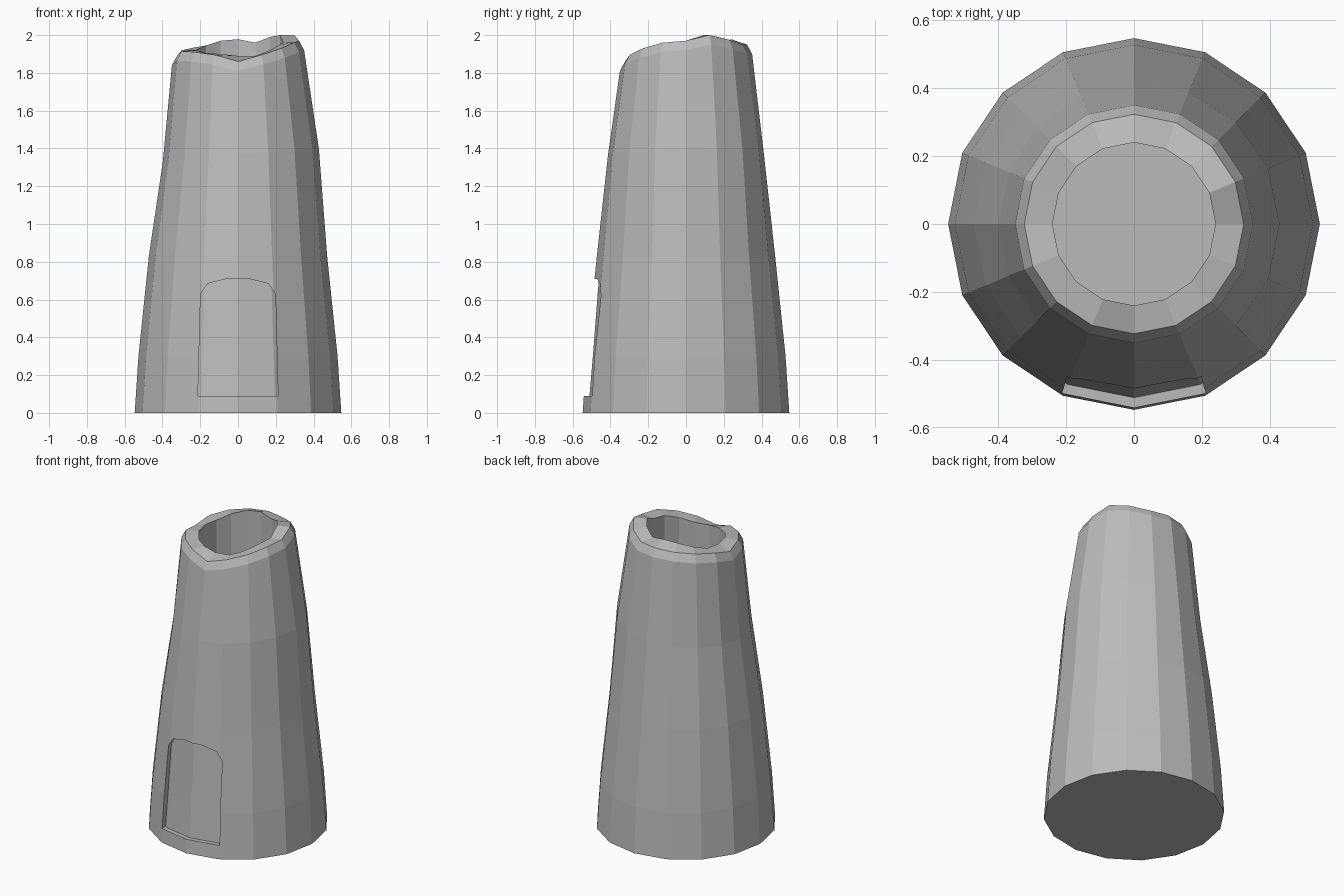
import bpy, bmesh, math

SIDES = 16

cube = bpy.data.objects.get("Cube")
if cube:
    bpy.data.objects.remove(cube, do_unlink=True)

stone = bpy.data.materials.new("plain grey stone")
stone.use_nodes = True
grey = (0.5, 0.5, 0.5, 1)
stone.diffuse_color = grey
stone.node_tree.nodes["Principled BSDF"].inputs["Base Color"].default_value = grey

# Broken rim heights, counter-clockwise from +x
CREST = [1.97, 2.0, 1.975, 1.95, 1.95, 1.945, 1.935, 1.92,
         1.89, 1.915, 1.91, 1.895, 1.86, 1.895, 1.93, 1.96]
LIP = [1.96, 2.0, 1.99, 1.96, 1.978, 1.97, 1.945, 1.92,
       1.92, 1.92, 1.905, 1.9, 1.89, 1.89, 1.92, 1.95]


def make_object(name, bm):
    bmesh.ops.recalc_face_normals(bm, faces=bm.faces)
    mesh = bpy.data.meshes.new(name)
    bm.to_mesh(mesh)
    bm.free()
    mesh.materials.append(stone)
    obj = bpy.data.objects.new(name, mesh)
    bpy.context.collection.objects.link(obj)
    return obj


def loft(name, rings):
    """Skin a stack of rings; each ring maps side index and angle to (radius, z)."""
    bm = bmesh.new()
    loops = []
    for ring in rings:
        loop = []
        for i in range(SIDES):
            a = math.tau * i / SIDES
            r, z = ring(i, a)
            loop.append(bm.verts.new((r * math.cos(a), r * math.sin(a), z)))
        loops.append(loop)
    for low, high in zip(loops, loops[1:]):
        for i in range(SIDES):
            j = (i + 1) % SIDES
            bm.faces.new((low[i], low[j], high[j], high[i]))
    bm.faces.new(loops[0][::-1])
    bm.faces.new(loops[-1])
    return make_object(name, bm)


def flat(r, z):
    return lambda i, a: (r, z)


def subtract(target, cutter):
    mod = target.modifiers.new("cut", 'BOOLEAN')
    mod.operation = 'DIFFERENCE'
    mod.solver = 'EXACT'
    mod.object = cutter
    bpy.context.view_layer.objects.active = target
    bpy.ops.object.modifier_apply(modifier=mod.name)
    bpy.data.objects.remove(cutter, do_unlink=True)


# Tapered tower body with a chipped rim and a hollow shaft
tower = loft("tower_body", [
    flat(0.547, 0),
    flat(0.527, 0.3),
    flat(0.472, 0.83),
    lambda i, a: (0.413 + 0.015 * math.cos(a), 1.365 + 0.035 * math.cos(a)),
    lambda i, a: (0.35, CREST[i] - 0.05),
    lambda i, a: (0.323, CREST[i]),
    lambda i, a: (0.24, LIP[i]),
    flat(0.24, 1.2),
])

# Arched doorway prism, hollowed so its back follows the tower wall
half = [(0.212, 0.09), (0.198, 0.63), (0.16, 0.685), (0.06, 0.71)]
outline = half + [(-x, z) for x, z in reversed(half)]
bm = bmesh.new()
front = bm.faces.new([bm.verts.new((x, -0.7, z)) for x, z in outline])
ext = bmesh.ops.extrude_face_region(bm, geom=[front])
moved = [v for v in ext["geom"] if isinstance(v, bmesh.types.BMVert)]
bmesh.ops.translate(bm, vec=(0, 0.4, 0), verts=moved)
if front.is_valid and len(bm.faces) < len(outline) + 2:
    bm.faces.new([v for v in front.verts])
door = make_object("door_cutter", bm)
door.hide_render = True

wall = loft("door_wall_cutter", [
    flat(0.511, -0.1), flat(0.511, 0.09), flat(0.493, 0.3), flat(0.452, 0.83)])
wall.hide_render = True

subtract(door, wall)
subtract(tower, door)
